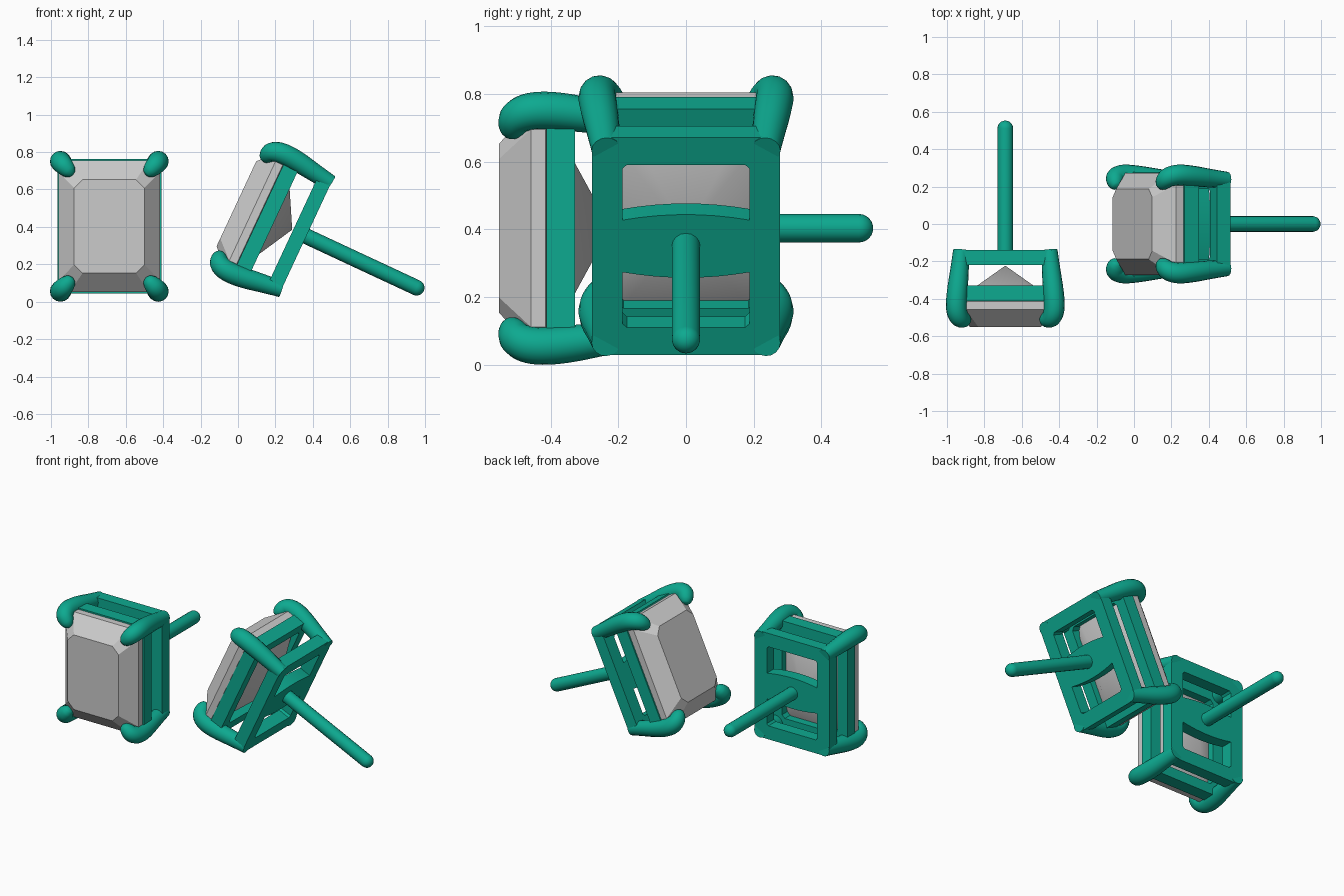
import bpy, bmesh, math
from mathutils import Matrix

if "Cube" in bpy.data.objects:
    bpy.data.objects.remove(bpy.data.objects["Cube"])

teal = bpy.data.materials.new("teal_metal")
teal.diffuse_color = (0.004, 0.40, 0.28, 1)
teal.use_nodes = True
teal.node_tree.nodes["Principled BSDF"].inputs["Base Color"].default_value = teal.diffuse_color


def finish(ob, frame, mat=None, angle=35):
    """Turn into a mesh, place in the earring frame and smooth."""
    bpy.ops.object.select_all(action='DESELECT')
    ob.select_set(True)
    bpy.context.view_layer.objects.active = ob
    if ob.type == 'CURVE':
        bpy.ops.object.convert(target='MESH')
        ob = bpy.context.object
    bm = bmesh.new()
    bm.from_mesh(ob.data)
    bmesh.ops.remove_doubles(bm, verts=bm.verts, dist=0.0005)
    bmesh.ops.recalc_face_normals(bm, faces=bm.faces)
    bm.to_mesh(ob.data)
    bm.free()
    if mat:
        ob.data.materials.clear()
        ob.data.materials.append(mat)
    ob.matrix_world = frame
    bpy.ops.object.shade_smooth_by_angle(angle=math.radians(angle))
    return ob


def new_curve(name, dims):
    cu = bpy.data.curves.new(name, 'CURVE')
    cu.dimensions = dims
    ob = bpy.data.objects.new(name, cu)
    bpy.context.collection.objects.link(ob)
    return ob, cu


def tube(name, points, frame, kind='POLY'):
    """Round rod through (x, y, z, radius) points."""
    ob, cu = new_curve(name, '3D')
    cu.bevel_depth, cu.bevel_resolution, cu.use_fill_caps = 1.0, 6, True
    s = cu.splines.new(kind)
    s.points.add(len(points) - 1)
    for p, (x, y, z, r) in zip(s.points, points):
        p.co, p.radius = (x, y, z, 1), r
    if kind == 'NURBS':
        s.order_u, s.use_endpoint_u, s.resolution_u = 3, True, 6
    return finish(ob, frame, teal, 50)


def flat_plate(name, loops, y0, y1, frame):
    """Extruded x-z outline (first loop) with holes (other loops)."""
    ob, cu = new_curve(name, '2D')
    cu.fill_mode, cu.extrude = 'BOTH', (y1 - y0) / 2
    for loop in loops:
        s = cu.splines.new('POLY')
        s.points.add(len(loop) - 1)
        for p, (x, z) in zip(s.points, loop):
            p.co = (x, z, 0, 1)
        s.use_cyclic_u = True
    place = Matrix.Translation((0, (y0 + y1) / 2, 0)) @ Matrix.Rotation(math.pi / 2, 4, 'X')
    return finish(ob, frame @ place, teal)


def octagon(a, b, c):
    """Rectangle of half sizes a, b with corners cut by c."""
    return [(a, c - b), (a, b - c), (a - c, b), (c - a, b),
            (-a, b - c), (-a, c - b), (c - a, -b), (a - c, -b)]


def window(sign):
    """Back window whose inner edge bows around the post."""
    top = [(0.187, 0.253), (0.175, 0.265), (-0.175, 0.265), (-0.187, 0.253)]
    bow = [(x / 100, 0.103 - 0.018 * (x / 18.7) ** 2) for x in (-18.7, -14, -9, -4, 0, 4, 9, 14, 18.7)]
    return [(x, sign * z) for x, z in top + bow]


def gem(name, frame):
    """Step-cut stone: table, crown, girdle, pyramid underside."""
    levels = [(-0.412, 0.188, 0.25, 0.045), (-0.318, 0.272, 0.352, 0.06), (-0.275, 0.272, 0.352, 0.06)]
    bm = bmesh.new()
    rings = [[bm.verts.new((x, y, z)) for x, z in octagon(a, b, c)] for y, a, b, c in levels]
    bm.faces.new(rings[0])
    for r0, r1 in zip(rings, rings[1:]):
        for i in range(8):
            bm.faces.new((r0[i], r0[i - 1], r1[i - 1], r1[i]))
    tip = bm.verts.new((0, -0.083, 0))
    for i in range(8):
        bm.faces.new((rings[-1][i], rings[-1][i - 1], tip))
    me = bpy.data.meshes.new(name)
    bm.to_mesh(me)
    bm.free()
    ob = bpy.data.objects.new(name, me)
    bpy.context.collection.objects.link(ob)
    return finish(ob, frame, None, 25)


def earring(side, frame):
    gem(side + "_gem", frame)
    # setting: ring under the stone and windowed back plate
    flat_plate(side + "_gem_ring", [octagon(0.278, 0.36, 0.03), octagon(0.205, 0.29, 0.02)], -0.272, -0.188, frame)
    flat_plate(side + "_back_plate", [octagon(0.278, 0.355, 0.03), window(1), window(-1)], -0.078, 0, frame)
    # four claws curling over the corners
    claw = [(0.236, 0.0, 0.313, 0.043), (0.242, -0.08, 0.323, 0.048), (0.257, -0.22, 0.345, 0.056),
            (0.264, -0.31, 0.349, 0.056), (0.25, -0.36, 0.332, 0.053), (0.222, -0.372, 0.302, 0.045),
            (0.206, -0.374, 0.284, 0.032), (0.198, -0.374, 0.275, 0.018), (0.196, -0.374, 0.273, 0.0)]
    for sx in (-1, 1):
        for sz in (-1, 1):
            name = f"{side}_{'lower' if sz < 0 else 'upper'}_{'left' if sx < 0 else 'right'}_claw"
            tube(name, [(sx * x, y, sz * z, r) for x, y, z, r in claw], frame, 'NURBS')
    # ear post with rounded end
    r, end = 0.042, 0.693
    dome = [(0, end - r + r * math.sin(t), 0, r * math.cos(t)) for t in (i * math.pi / 12 for i in range(7))]
    tube(side + "_post", [(0, -0.06, 0, r)] + dome, frame)


earring("left", Matrix.Translation((-0.688, -0.14, 0.403)))
earring("right", Matrix.Translation((0.365, 0, 0.35)) @ Matrix.Rotation(math.radians(25), 4, 'Y')
        @ Matrix.Rotation(-math.pi / 2, 4, 'Z'))
